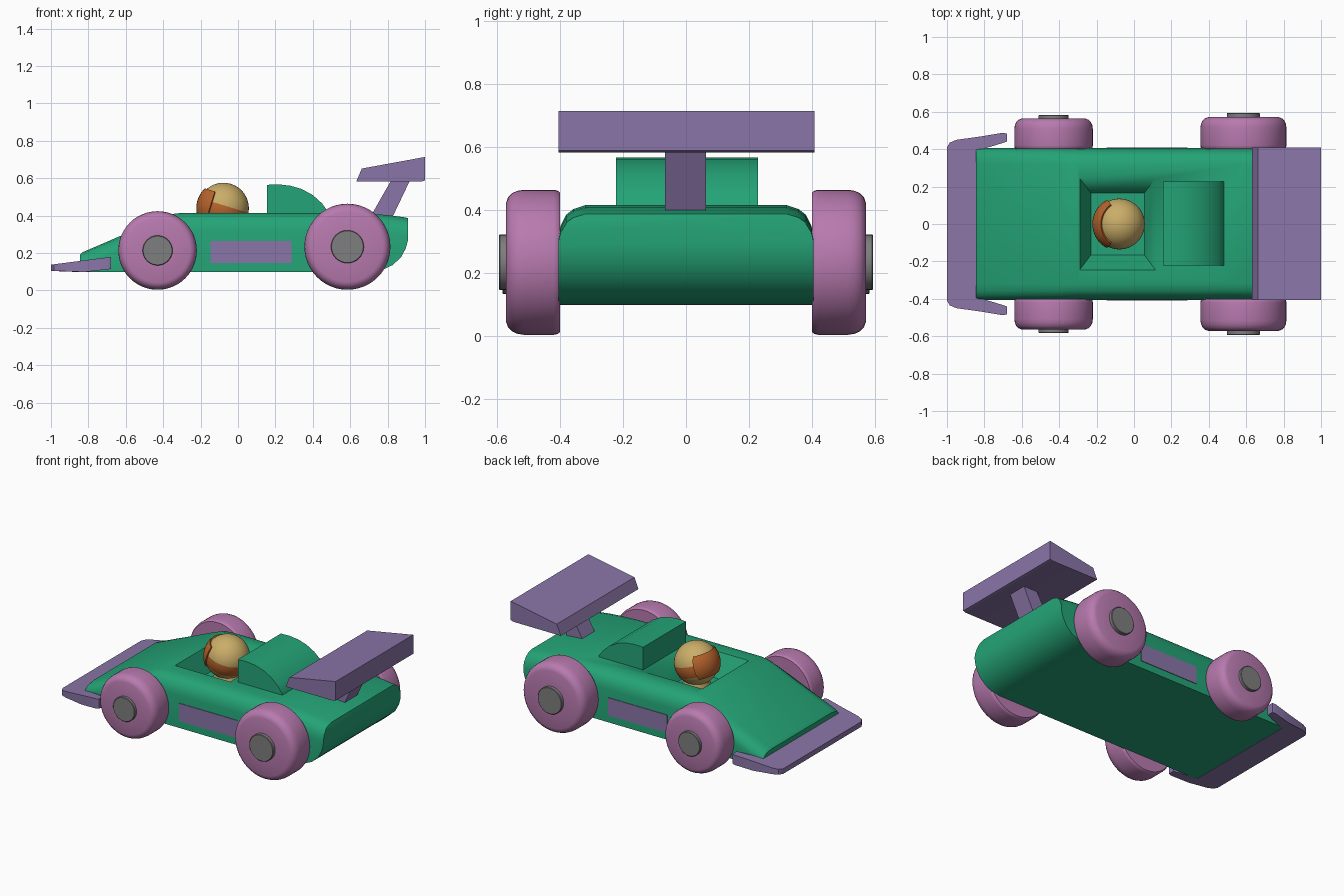
import bpy, bmesh, math
from mathutils import Vector, Matrix

if "Cube" in bpy.data.objects:
    bpy.data.objects.remove(bpy.data.objects["Cube"])


def material(name, rgb):
    m = bpy.data.materials.new(name)
    lin = [((c / 255 + 0.055) / 1.055) ** 2.4 for c in rgb]
    m.diffuse_color = (*lin, 1)
    m.use_nodes = True
    m.node_tree.nodes["Principled BSDF"].inputs["Base Color"].default_value = m.diffuse_color
    return m


GREEN = material("body green", (36, 164, 119))
PURPLE = material("wing purple", (138, 117, 167))
PINK = material("tyre pink", (184, 122, 175))
GREY = material("hub grey", (126, 126, 126))
TAN = material("helmet tan", (202, 173, 104))
BROWN = material("visor brown", (184, 100, 44))


def finish(name, bm, mats, angle=35, bevel=0, segments=2):
    """Turn a bmesh into a smooth-by-angle object, with optional edge rounding."""
    if bevel:
        edges = [e for e in bm.edges if len(e.link_faces) == 2 and e.calc_face_angle(0) > math.radians(35)]
        bmesh.ops.bevel(bm, geom=edges, offset=bevel, segments=segments,
                        profile=0.5, affect='EDGES', clamp_overlap=True)
    bmesh.ops.recalc_face_normals(bm, faces=bm.faces[:])
    me = bpy.data.meshes.new(name)
    bm.to_mesh(me)
    bm.free()
    ob = bpy.data.objects.new(name, me)
    bpy.context.collection.objects.link(ob)
    for m in mats:
        me.materials.append(m)
    bpy.ops.object.select_all(action='DESELECT')
    ob.select_set(True)
    bpy.context.view_layer.objects.active = ob
    bpy.ops.object.shade_smooth_by_angle(angle=math.radians(angle))
    return ob


def loft(rings, closed=False):
    """Skin equal-length closed rings of points, capping both ends."""
    bm = bmesh.new()
    vs = [[bm.verts.new(p) for p in r] for r in rings]
    n = len(vs[0])
    for a, b in zip(vs, vs[1:]):
        for i in range(n):
            j = (i + 1) % n
            bm.faces.new((a[i], a[j], b[j], b[i]))
    bm.faces.new(vs[0])
    bm.faces.new(vs[-1][::-1])
    return bm


def prism(profile, y0, y1):
    """Extrude a side profile (x, z) across y."""
    return loft([[(x, y, z) for x, z in profile] for y in (y0, y1)])


def lathe(profile, x, z, side, steps=48):
    """Revolve (distance, radius) points round an axle along y."""
    return loft([[(x + r * math.cos(2 * math.pi * k / steps), side * y,
                   z + r * math.sin(2 * math.pi * k / steps)) for k in range(steps)]
                 for y, r in profile])


# Body: cross-sections along x as (x, bottom, top, shoulder scale)
stations = [(-0.845, 0.10, 0.19, 0.55), (-0.83, 0.10, 0.205, 0.6), (-0.40, 0.10, 0.39, 0.95),
            (-0.35, 0.10, 0.409, 1), (-0.30, 0.10, 0.415, 1), (0.60, 0.10, 0.415, 1),
            (0.72, 0.10, 0.409, 1), (0.775, 0.112, 0.405, 1), (0.825, 0.135, 0.40, 1),
            (0.87, 0.175, 0.394, 1), (0.897, 0.225, 0.39, 1), (0.908, 0.265, 0.387, 0.9),
            (0.91, 0.29, 0.38, 0.8)]
rings = []
for x, zb, zt, s in stations:
    half = [(0.405, zb), (0.405, zt - 0.10 * s), (0.398, zt - 0.065 * s),
            (0.38, zt - 0.03 * s), (0.357, zt - 0.012 * s), (0.32, zt)]
    rings.append([(x, y, z) for y, z in half] + [(x, -y, z) for y, z in half[::-1]])
body = finish("body", loft(rings), [GREEN], 28)

# Cockpit opening: tapered cutter
pit = []
for t in (0, 1.3):
    z, x0, x1, y = 0.28 + 0.135 * t, -0.23 - 0.06 * t, 0.055 + 0.06 * t, 0.165 + 0.08 * t
    pit.append([(x0, -y, z), (x1, -y, z), (x1, y, z), (x0, y, z)])
cutter = finish("cockpit_cutter", loft(pit), [GREEN])
cutter.hide_render = True
cutter.hide_viewport = True
cut = body.modifiers.new("cockpit", 'BOOLEAN')
cut.operation = 'DIFFERENCE'
cut.solver = 'EXACT'
cut.object = cutter

# Engine cover behind the driver
cover = [(0.155, 0.39), (0.155, 0.565), (0.22, 0.567), (0.28, 0.56), (0.34, 0.543), (0.40, 0.51),
         (0.45, 0.465), (0.478, 0.425), (0.485, 0.39)]
finish("engine_cover", prism(cover, -0.222, 0.228), [GREEN], 35, 0.014)

# Wheels and hubs
for side, label in ((-1, "near"), (1, "far")):
    for end, x, r, out, hub_r, hub_y in (("front", -0.43, 0.21, 0.563, 0.08, 0.583),
                                         ("rear", 0.585, 0.23, 0.571, 0.088, 0.594)):
        tyre = [(0.40, r * 0.6), (0.40, r * 0.96), (0.408, r * 0.99), (0.42, r), (out - 0.055, r),
                (out - 0.035, r * 0.985), (out - 0.018, r * 0.95), (out - 0.006, r * 0.895),
                (out, r * 0.82), (out, r * 0.3)]
        finish(f"{end}_{label}_wheel", lathe(tyre, x, r + 0.004, side), [PINK], 40)
        hub = [(0.50, hub_r), (hub_y - 0.003, hub_r), (hub_y, hub_r - 0.003)]
        finish(f"{end}_{label}_hub", lathe(hub, x, r + 0.004, side, 32), [GREY], 30)
    # Side panel plate
    panel = [(-0.148, 0.148), (0.285, 0.148), (0.285, 0.265), (-0.148, 0.265)]
    finish(f"{label}_side_panel", prism(panel, side * 0.402, side * 0.409), [PURPLE])

# Front wing: U-shaped plan, thickening towards the back
plan = [(-1.0, 0.41), (-0.985, 0.435), (-0.95, 0.45), (-0.82, 0.468), (-0.70, 0.488),
        (-0.68, 0.483), (-0.68, 0.44), (-0.75, 0.418), (-0.83, 0.395)]
plan = plan + [(x, -y) for x, y in plan[::-1]]
bottom = [(x, y, 0.104 if x < -0.9 else 0.098 + max(0, x + 0.83) * 0.11) for x, y in plan]
top = [(x, y, 0.138 + (x + 1) * 0.13) for x, y in plan]
finish("front_wing", loft([bottom, top]), [PURPLE], 35, 0.006)

# Rear wing and its strut
wing = [(0.632, 0.582), (0.662, 0.652), (1.0, 0.714), (1.0, 0.588), (0.98, 0.582)]
finish("rear_wing", prism(wing, -0.405, 0.408), [PURPLE], 35, 0.012)
strut = [(0.70, 0.38), (0.825, 0.60), (0.925, 0.60), (0.82, 0.38)]
finish("rear_wing_strut", prism(strut, -0.066, 0.064), [PURPLE], 35, 0.01)

# Driver: helmet with a brown band, in a frame tilted back
HEAD = Matrix.Translation((-0.078, 0, 0.44)) @ Matrix.Rotation(math.radians(17), 4, 'Y')


def cut_ball(radius, planes):
    bm = bmesh.new()
    bmesh.ops.create_uvsphere(bm, u_segments=40, v_segments=24, radius=radius)
    for co, no in planes:
        bmesh.ops.bisect_plane(bm, geom=bm.verts[:] + bm.edges[:] + bm.faces[:],
                               plane_co=co, plane_no=no)
    return bm


bm = cut_ball(0.136, [((0, 0, 0.015), (0, 0, 1)), ((0, 0, -0.06), (0, 0, 1))])
for f in bm.faces:
    f.material_index = int(-0.06 < f.calc_center_median().z < 0.015)
bm.transform(HEAD)
finish("helmet", bm, [TAN, BROWN], 40)

# Visor: thick patch of a slightly larger ball
bm = cut_ball(0.145, [((0, 0, 0.072), (0, 0, 1)), ((0, 0, -0.078), (0, 0, 1)),
                      ((-0.07, 0, 0), (1, 0, 0))])
away = [f for f in bm.faces if f.calc_center_median().x > -0.07
        or not -0.078 < f.calc_center_median().z < 0.072]
bmesh.ops.delete(bm, geom=away, context='FACES')
patch = bmesh.ops.extrude_face_region(bm, geom=bm.faces[:])
for v in patch["geom"]:
    if isinstance(v, bmesh.types.BMVert):
        v.co *= 0.9
bm.transform(HEAD)
finish("visor", bm, [BROWN], 40)

# Neck and shoulders standing on the cockpit floor
neck = [[(-0.078 + r * math.cos(k * math.pi / 16), r * math.sin(k * math.pi / 16), z) for k in range(32)]
        for z, r in ((0.275, 0.088), (0.30, 0.086), (0.34, 0.075))]
finish("neck", loft(neck), [TAN], 40)
